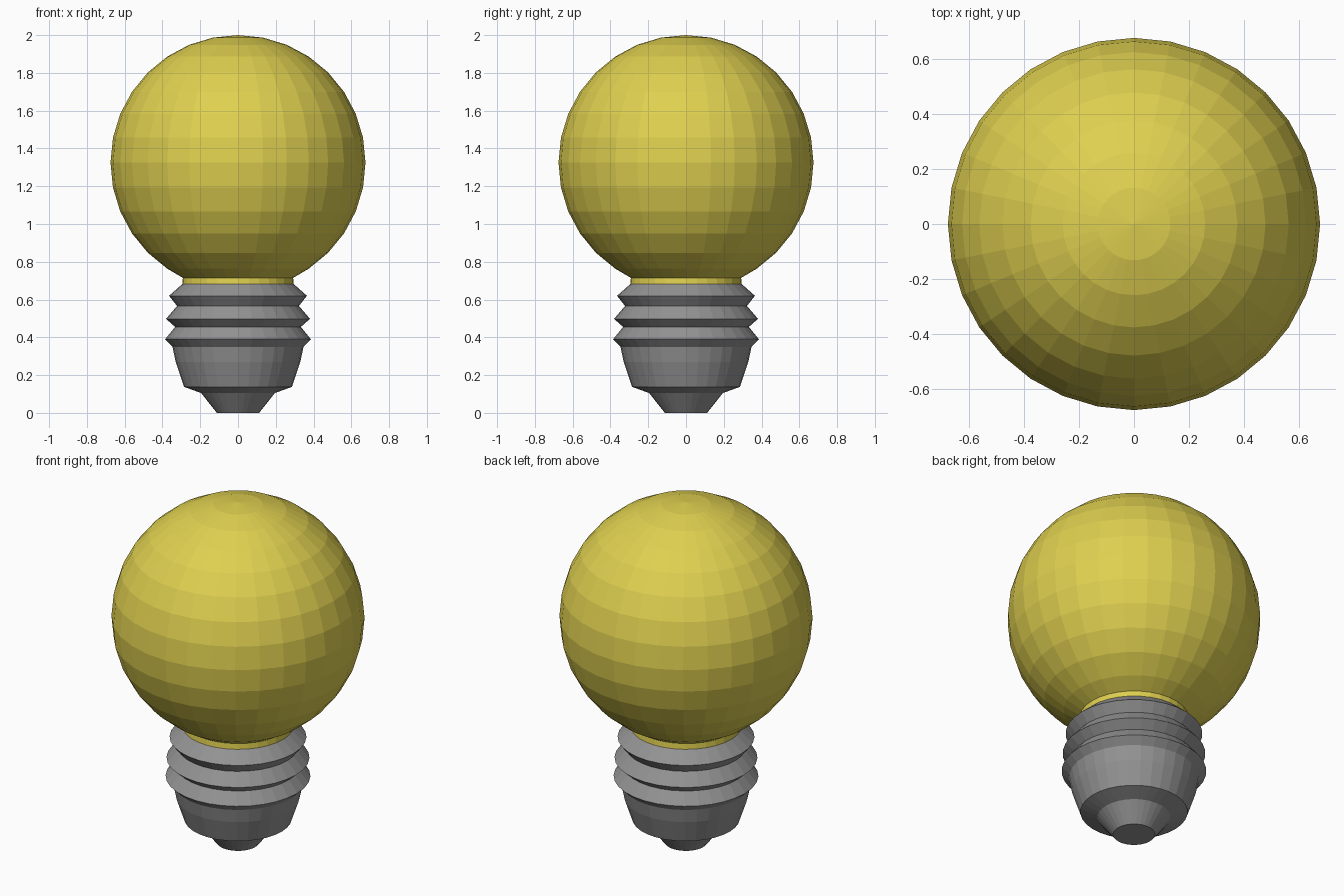
import bpy, bmesh, math

if "Cube" in bpy.data.objects:
    bpy.data.objects.remove(bpy.data.objects["Cube"])

SIDES = 32


def material(name, colour):
    m = bpy.data.materials.new(name)
    m.diffuse_color = (*colour, 1)
    m.use_nodes = True
    m.node_tree.nodes["Principled BSDF"].inputs["Base Color"].default_value = m.diffuse_color
    return m


def lathe(name, profile, mat):
    """Revolve an (r, z) profile, listed bottom to top, around z."""
    bm = bmesh.new()
    rings = []
    for r, z in profile:
        if r < 1e-4:
            rings.append([bm.verts.new((0, 0, z))] * SIDES)
        else:
            rings.append([bm.verts.new((r * math.cos(math.tau * i / SIDES),
                                        r * math.sin(math.tau * i / SIDES), z))
                          for i in range(SIDES)])
    for low, high in zip(rings, rings[1:]):
        for i in range(SIDES):
            j = (i + 1) % SIDES
            bm.faces.new(dict.fromkeys((low[i], low[j], high[j], high[i])))
    me = bpy.data.meshes.new(name)
    bm.to_mesh(me)
    bm.free()
    me.materials.append(mat)
    ob = bpy.data.objects.new(name, me)
    bpy.context.collection.objects.link(ob)
    return ob


yellow = material("bulb yellow", (0.74, 0.63, 0.08))
grey = material("metal grey", (0.29, 0.29, 0.29))

# Glass globe with a short straight neck below it
R, CZ = 0.675, 1.325
globe = [(0.295, 0.68), (0.292, 0.715)]
for k in range(-5, 9):
    a = math.radians(11.25 * k)
    globe.append((R * math.cos(a), CZ + R * math.sin(a)))
lathe("glass_globe", globe, yellow)

# Screw base: contact tip, cup and three thread ridges
lathe("screw_base", [
    (0, 0), (0.112, 0), (0.195, 0.105), (0.286, 0.138), (0.33, 0.27),
    (0.347, 0.35), (0.386, 0.39), (0.333, 0.455), (0.381, 0.498),
    (0.323, 0.566), (0.365, 0.62), (0.293, 0.684), (0, 0.684)], grey)
